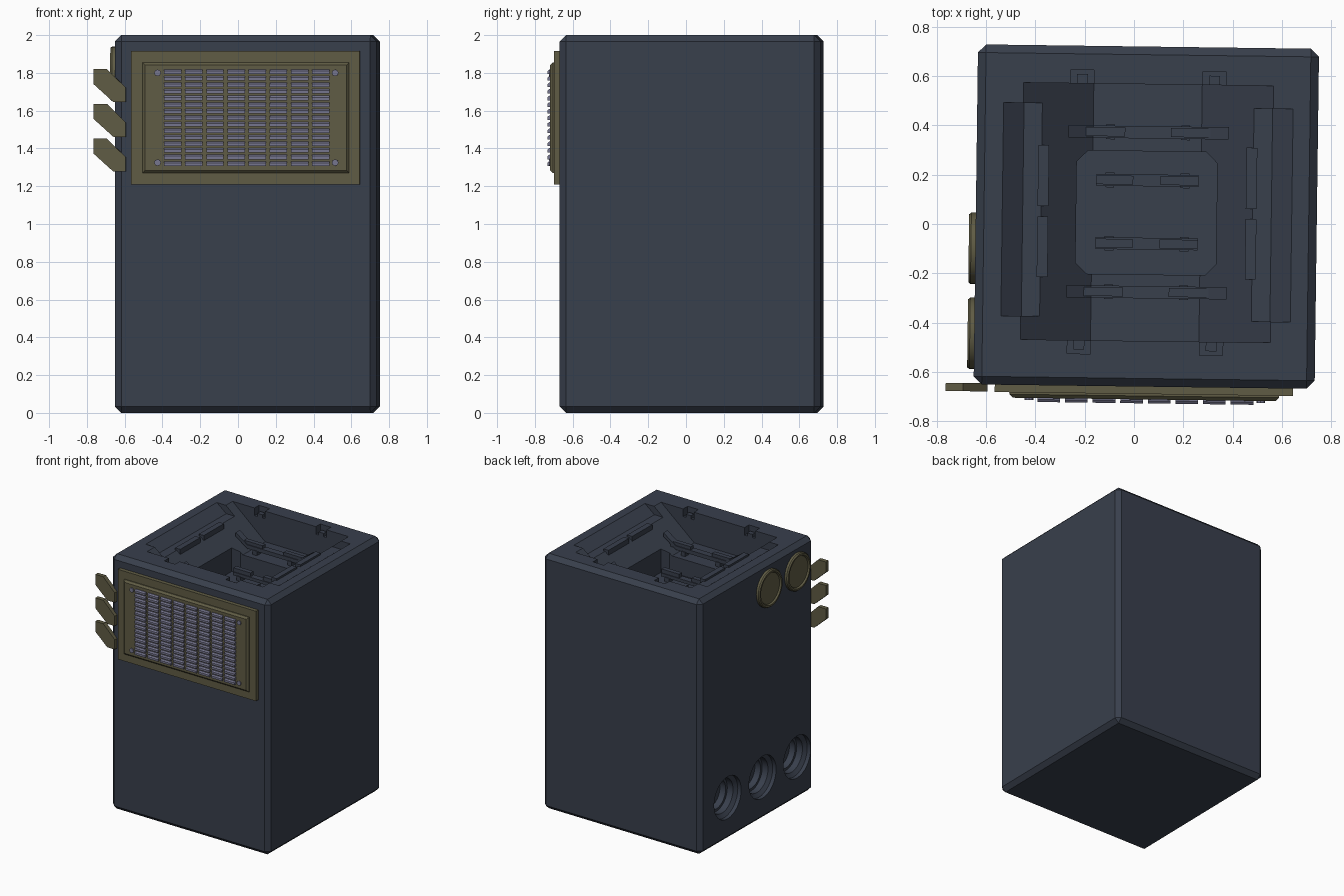
import bpy, bmesh, math
from mathutils import Matrix, Vector

cube = bpy.data.objects.get("Cube")
if cube:
    bpy.data.objects.remove(cube, do_unlink=True)

# The cabinet is turned very slightly about its own centre
CX, CY = 0.05, 0.03
TURN = (Matrix.Translation((CX, CY, 0)) @ Matrix.Rotation(math.radians(-0.75), 4, 'Z')
        @ Matrix.Translation((-CX, -CY, 0)))
LEFT, RIGHT, FRONT, BACK = -0.642, 0.742, -0.66, 0.72
FLOOR, WELL = 1.76, 1.63


def material(name, rgb):
    m = bpy.data.materials.new(name)
    m.use_nodes = True
    m.diffuse_color = (*rgb, 1)
    m.node_tree.nodes["Principled BSDF"].inputs["Base Color"].default_value = (*rgb, 1)
    return m


SLATE = material("dark slate", (0.040, 0.050, 0.073))
OLIVE = material("olive metal", (0.117, 0.107, 0.058))
STEEL = material("blue grey steel", (0.18, 0.18, 0.27))


def prism(bm, pts, axis, lo, hi):
    """Extrude a flat outline along one axis from lo to hi."""
    def place(p, d):
        a, b = p
        return {'x': (d, a, b), 'y': (a, d, b), 'z': (a, b, d)}[axis]
    low = [bm.verts.new(place(p, lo)) for p in pts]
    high = [bm.verts.new(place(p, hi)) for p in pts]
    bm.faces.new(low)
    bm.faces.new(high)
    n = len(pts)
    for i in range(n):
        j = (i + 1) % n
        bm.faces.new((low[i], low[j], high[j], high[i]))


def box(bm, x0, x1, y0, y1, z0, z1):
    prism(bm, [(x0, y0), (x1, y0), (x1, y1), (x0, y1)], 'z', z0, z1)


def lathe_x(bm, profile, y, z, sides=32):
    """Turn a profile of (x, radius) pairs about an axis parallel to x."""
    rings = [[bm.verts.new((x, y + r * math.cos(t), z + r * math.sin(t)))
              for t in (math.tau * i / sides for i in range(sides))] for x, r in profile]
    for a, b in zip(rings, rings[1:]):
        for i in range(sides):
            j = (i + 1) % sides
            bm.faces.new((a[i], a[j], b[j], b[i]))
    bm.faces.new(rings[0])
    bm.faces.new(rings[-1])


def finish(name, bm, mat, smooth=False):
    bmesh.ops.recalc_face_normals(bm, faces=bm.faces)
    me = bpy.data.meshes.new(name)
    bm.to_mesh(me)
    bm.free()
    me.materials.append(mat)
    ob = bpy.data.objects.new(name, me)
    bpy.context.collection.objects.link(ob)
    ob.matrix_world = TURN
    if smooth:
        smooth_by_angle(ob)
    return ob


def smooth_by_angle(ob):
    bpy.ops.object.select_all(action='DESELECT')
    ob.select_set(True)
    bpy.context.view_layer.objects.active = ob
    bpy.ops.object.shade_smooth_by_angle(angle=math.radians(30))


# Cabinet body with chamfered edges
bm = bmesh.new()
box(bm, LEFT, RIGHT, FRONT, BACK, 0, 2)
bmesh.ops.bevel(bm, geom=bm.edges[:], offset=0.033, segments=1, affect='EDGES')
body = finish("cabinet_body", bm, SLATE)
cutters = []


def cutter(build):
    b = bmesh.new()
    build(b)
    ob = finish("cutter", b, SLATE)
    ob.hide_render = True
    cutters.append(ob)


# Top tray with two ramps running down to a flat floor
cutter(lambda b: prism(b, [(-0.455, 2.1), (-0.455, 2), (-0.17, FLOOR), (0.27, FLOOR),
                           (0.56, 2), (0.56, 2.1)], 'y', -0.475, 0.567))
# Stepped ledges beside the ramps
cutter(lambda b: prism(b, [(-0.535, 2.1), (-0.535, 2), (-0.452, 1.935), (-0.3, 1.935),
                           (-0.3, 2.1)], 'y', -0.38, 0.485))
cutter(lambda b: prism(b, [(0.64, 2.1), (0.64, 2), (0.557, 1.935), (0.4, 1.935),
                           (0.4, 2.1)], 'y', -0.39, 0.475))
# Deep central well with clipped corners
X0, X1, Y0, Y1, C = -0.235, 0.335, -0.205, 0.295, 0.045
cutter(lambda b: prism(b, [(X0 + C, Y0), (X1 - C, Y0), (X1, Y0 + C), (X1, Y1 - C),
                           (X1 - C, Y1), (X0 + C, Y1), (X0, Y1 - C), (X0, Y0 + C)],
                       'z', WELL, 2.05))
# Latch notches in the front and back walls
LATCHES = [(x, y, s) for x in (-0.217, 0.32) for y, s in ((0.567, 1), (-0.475, -1))]
for x, y, s in LATCHES:
    ya, yb = sorted((y - s * 0.02, y + s * 0.055))
    cutter(lambda b: box(b, x - 0.047, x + 0.047, ya, yb, 1.94, 2.05))
# Three stepped round ports low on one side
for y in (0.385, -0.04, -0.46):
    cutter(lambda b: lathe_x(b, [(LEFT - 0.05, 0.165), (LEFT + 0.03, 0.165),
                                 (LEFT + 0.05, 0.135), (LEFT + 0.10, 0.135),
                                 (LEFT + 0.10, 0.115), (LEFT + 0.15, 0.115)], y, 0.335))

for c in cutters:
    mod = body.modifiers.new("cut", 'BOOLEAN')
    mod.operation, mod.solver, mod.object = 'DIFFERENCE', 'EXACT', c
bpy.context.view_layer.update()
deps = bpy.context.evaluated_depsgraph_get()
cut_mesh = bpy.data.meshes.new_from_object(body.evaluated_get(deps))
body.modifiers.clear()
body.data = cut_mesh
cut_mesh.materials.clear()
cut_mesh.materials.append(SLATE)
for p in cut_mesh.polygons:
    p.material_index = 0
for c in cutters:
    bpy.data.objects.remove(c, do_unlink=True)
smooth_by_angle(body)

# Latch tabs
bm = bmesh.new()
for x, y, s in LATCHES:
    ya, yb = sorted((y, y + s * 0.038))
    box(bm, x - 0.022, x + 0.022, ya, yb, 1.93, 1.965)
finish("latch_tabs", bm, SLATE)

# Long straps lying across the ramps, with end blocks and feet
bm = bmesh.new()
T = 0.03
for y in (0.372, -0.277):
    line = [(-0.27, 1.86), (-0.17, FLOOR + 0.03), (0.27, FLOOR + 0.03), (0.38, 1.865)]
    prism(bm, line + [(x, z + T) for x, z in reversed(line)], 'y', y - 0.025, y + 0.025)
    for xa, xb in ((-0.20, -0.04), (0.145, 0.32)):
        box(bm, xa, xb, y - 0.018, y + 0.018, FLOOR + 0.04, FLOOR + 0.085)
    for x in (-0.10, 0.205):
        box(bm, x - 0.018, x + 0.018, y - 0.03, y + 0.03, FLOOR - 0.01, FLOOR + 0.035)
finish("long_straps", bm, SLATE)

# Short straps inside the well
bm = bmesh.new()
for y in (0.177, -0.08):
    box(bm, -0.155, 0.26, y - 0.024, y + 0.024, WELL + 0.03, WELL + 0.055)
    for xa, xb in ((-0.155, -0.005), (0.105, 0.26)):
        box(bm, xa, xb, y - 0.018, y + 0.018, WELL + 0.05, WELL + 0.085)
    for x in (-0.10, 0.205):
        box(bm, x - 0.018, x + 0.018, y - 0.03, y + 0.03, WELL - 0.01, WELL + 0.035)
finish("short_straps", bm, SLATE)

# Grip bars along the ledge lips
bm = bmesh.new()
for x in (-0.37, 0.475):
    for ya, yb in ((0.067, 0.315), (-0.22, 0.025)):
        box(bm, x - 0.022, x + 0.022, ya, yb, 1.89, 1.95)
finish("grip_bars", bm, SLATE)

# Vent plate and raised vent frame
bm = bmesh.new()
box(bm, -0.556, 0.654, -0.69, FRONT + 0.01, 1.21, 1.915)
finish("vent_plate", bm, OLIVE)
bm = bmesh.new()
box(bm, -0.496, 0.598, -0.712, -0.68, 1.27, 1.855)
edges = [e for e in bm.edges if all(v.co.y < -0.7 for v in e.verts)]
bmesh.ops.bevel(bm, geom=edges, offset=0.014, segments=1, affect='EDGES')
finish("vent_frame", bm, OLIVE)

# Louvres: small wedges in a regular grid
bm = bmesh.new()
for col in range(8):
    x = -0.336 + col * 0.112
    for row in range(15):
        z = 1.32 + row * 0.0347
        prism(bm, [(-0.70, z - 0.012), (-0.728, z - 0.012), (-0.728, z + 0.004),
                   (-0.718, z + 0.012), (-0.70, z + 0.012)], 'x', x - 0.046, x + 0.046)
finish("vent_louvres", bm, STEEL)

# Corner screws
bm = bmesh.new()
for x in (-0.416, 0.524):
    for z in (1.325, 1.80):
        pts = [(x + 0.018 * math.cos(i * math.tau / 8), z + 0.018 * math.sin(i * math.tau / 8))
               for i in range(8)]
        prism(bm, pts, 'y', -0.72, -0.70)
finish("vent_screws", bm, STEEL)

# Three slanted fins on the front corner
bm = bmesh.new()
for i in range(3):
    outline = [(-0.755, 1.82), (-0.685, 1.82), (-0.585, 1.722),
               (-0.585, 1.645), (-0.65, 1.645), (-0.755, 1.74)]
    prism(bm, [(x, z - 0.184 * i) for x, z in outline], 'y', -0.688, -0.655)
finish("corner_fins", bm, OLIVE)

# Two round caps with a raised rim
for name, y in (("rear_cap", -0.108), ("front_cap", -0.453)):
    bm = bmesh.new()
    lathe_x(bm, [(LEFT + 0.01, 0.145), (LEFT - 0.018, 0.145), (LEFT - 0.027, 0.138),
                 (LEFT - 0.027, 0.125), (LEFT - 0.015, 0.118)], y, 1.795)
    finish(name, bm, OLIVE, smooth=True)
